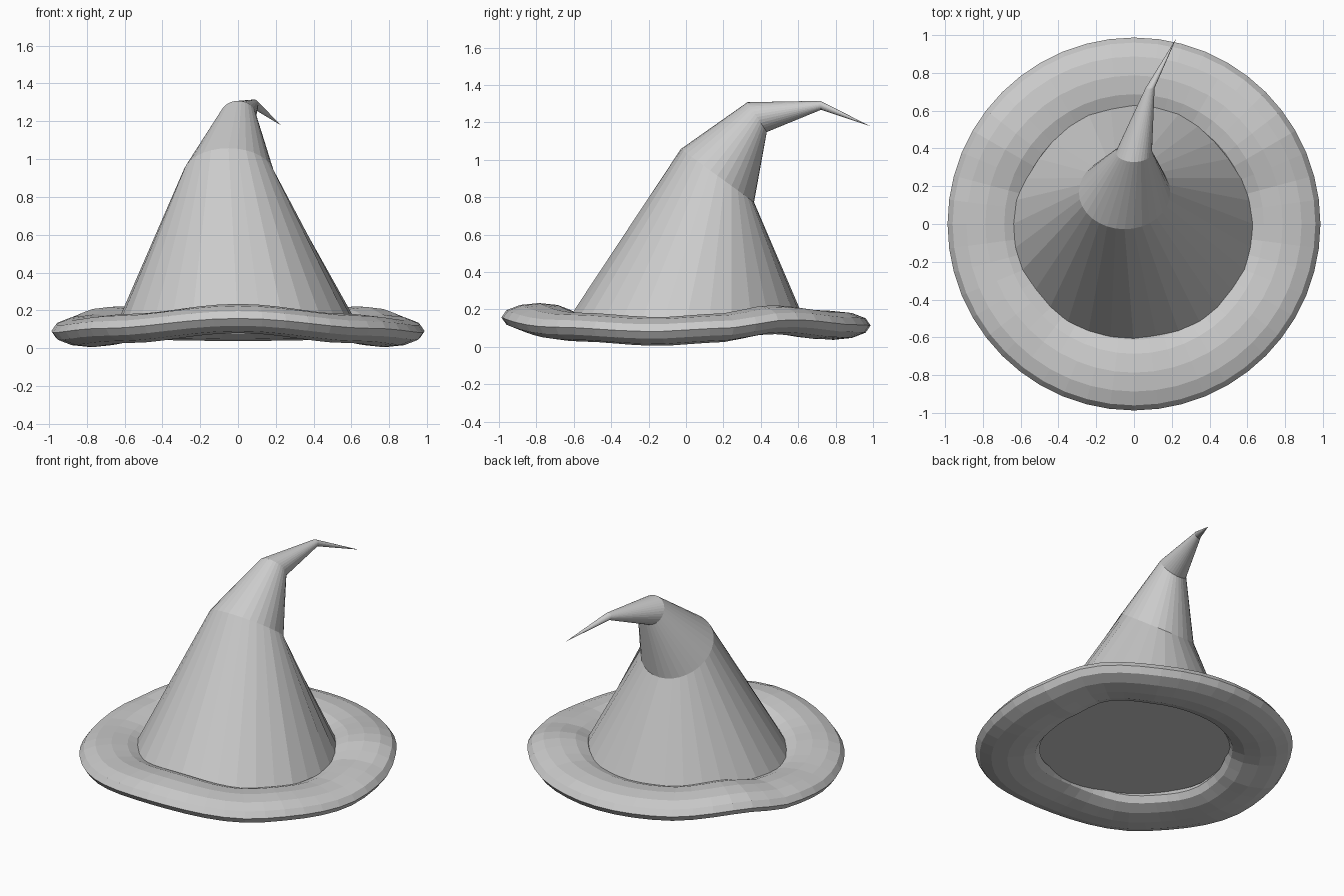
import bpy, bmesh, math, random
from math import sin, cos, pi, radians
from mathutils import Vector

if "Cube" in bpy.data.objects:
    bpy.data.objects.remove(bpy.data.objects["Cube"], do_unlink=True)
random.seed(4)

felt = bpy.data.materials.new("grey felt")
felt.use_nodes = True
GREY = (0.6, 0.6, 0.6, 1)
felt.diffuse_color = GREY
felt.node_tree.nodes["Principled BSDF"].inputs["Base Color"].default_value = GREY


def finish(bm, name):
    bmesh.ops.recalc_face_normals(bm, faces=bm.faces)
    mesh = bpy.data.meshes.new(name)
    bm.to_mesh(mesh)
    bm.free()
    mesh.materials.append(felt)
    obj = bpy.data.objects.new(name, mesh)
    bpy.context.collection.objects.link(obj)
    return obj


def bridge(bm, a, b):
    n = len(a)
    for i in range(n):
        j = (i + 1) % n
        bm.faces.new((a[i], a[j], b[j], b[i]))


# Brim height by angle away from the front, the same on both sides
WAVE = [(0, .157), (45, .105), (80, .082), (100, .098),
        (125, .145), (155, .118), (180, .114)]


def brim_height(angle):
    s = abs((math.degrees(angle) + 90 + 180) % 360 - 180)
    for (s0, h0), (s1, h1) in zip(WAVE, WAVE[1:]):
        if s <= s1:
            t = (s - s0) / (s1 - s0)
            return h0 + (h1 - h0) * (1 - cos(pi * t)) / 2
    return WAVE[-1][1]


# Brim: a flattened ring that ripples up and down
bm = bmesh.new()
SEGMENTS, SIDES = 48, 12
loops = []
for i in range(SEGMENTS):
    a = 2 * pi * i / SEGMENTS
    loop = []
    for k in range(SIDES):
        b = 2 * pi * k / SIDES
        r = 0.787 + 0.2 * cos(b)
        loop.append(bm.verts.new((r * cos(a), r * sin(a), brim_height(a) + 0.077 * sin(b))))
    loops.append(loop)
for i in range(SEGMENTS):
    bridge(bm, loops[i], loops[(i + 1) % SEGMENTS])
finish(bm, "brim")

# Crown: tilted rings that shrink and bend back to a drooping tip
RINGS = [((0, 0, .13), .635, 0),
         ((-.05, .168, .915), .242, 36),
         ((0, .38, 1.228), .095, 57),
         ((.085, .72, 1.291), .024, 85)]
TIP = (.225, .985, 1.18)
CROWN_SIDES = 32
bm = bmesh.new()
rings = []
for n, (centre, radius, tilt) in enumerate(RINGS):
    along = Vector((0, cos(radians(tilt)), -sin(radians(tilt))))
    ring = []
    for i in range(CROWN_SIDES):
        a = 2 * pi * i / CROWN_SIDES
        # small creases in the cloth at the foot
        crease = random.uniform(-.008, .008) if n == 0 else 0
        offset = Vector((cos(a), 0, 0)) + along * sin(a)
        ring.append(bm.verts.new(Vector(centre) + offset * (radius + crease)))
    rings.append(ring)
for a, b in zip(rings, rings[1:]):
    bridge(bm, a, b)
tip = bm.verts.new(TIP)
for i in range(CROWN_SIDES):
    bm.faces.new((rings[-1][i], rings[-1][(i + 1) % CROWN_SIDES], tip))
bm.faces.new(rings[0])
finish(bm, "crown")
